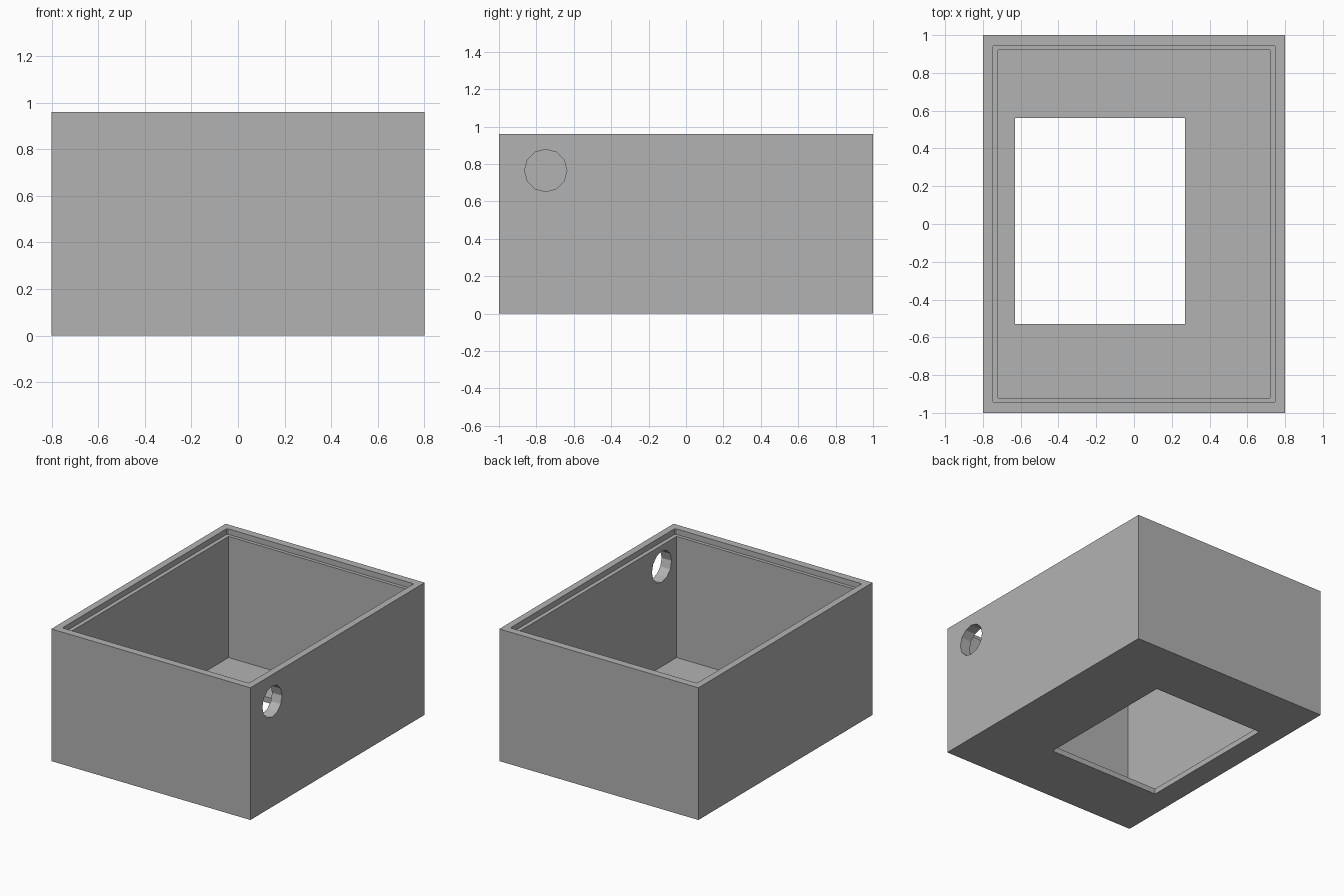
import bpy
import bmesh
import math
from mathutils import Matrix

default = bpy.data.objects.get("Cube")
if default:
    bpy.data.objects.remove(default, do_unlink=True)

# Plain grey
grey = bpy.data.materials.new("plain grey")
grey.use_nodes = True
colour = (0.448, 0.448, 0.448, 1)
grey.diffuse_color = colour
grey.node_tree.nodes["Principled BSDF"].inputs["Base Color"].default_value = colour


def add_object(name, bm):
    mesh = bpy.data.meshes.new(name)
    bm.to_mesh(mesh)
    bm.free()
    mesh.materials.append(grey)
    obj = bpy.data.objects.new(name, mesh)
    bpy.context.scene.collection.objects.link(obj)
    return obj


def box(name, low, high, corner=0):
    """Box between two corners, with optional chamfered upright edges."""
    bm = bmesh.new()
    bmesh.ops.create_cube(bm, size=1)
    for v in bm.verts:
        v.co = [l + (c + 0.5) * (h - l) for l, h, c in zip(low, high, v.co)]
    if corner:
        upright = [e for e in bm.edges
                   if abs(e.verts[0].co.z - e.verts[1].co.z) > 0.01]
        bmesh.ops.bevel(bm, geom=upright, offset=corner, segments=1,
                        affect='EDGES')
    return add_object(name, bm)


def side_cylinder(name, centre, radius, length, sides):
    """Cylinder lying along x."""
    bm = bmesh.new()
    bmesh.ops.create_cone(bm, cap_ends=True, segments=sides, radius1=radius,
                          radius2=radius, depth=length)
    bm.transform(Matrix.Translation(centre)
                 @ Matrix.Rotation(math.pi / 2, 4, 'Y'))
    return add_object(name, bm)


# Outer block, and the hollows cut from it
height, floor, ledge = 0.96, 0.04, 0.92
case = box("open_case", (-0.8, -1, 0), (0.8, 1, height))
cutters = [
    box("cavity_cutter", (-0.72, -0.92, floor), (0.72, 0.92, height + 0.1)),
    box("lid_recess_cutter", (-0.75, -0.945, ledge),
        (0.75, 0.945, height + 0.2), corner=0.008),
    box("floor_opening_cutter", (-0.63, -0.53, -0.1), (0.27, 0.56, 0.2)),
    side_cylinder("cable_hole_cutter", (0.76, -0.75, 0.765), 0.113, 0.3, 12),
]
for cutter in cutters:
    cutter.hide_render = True
    mod = case.modifiers.new(cutter.name, 'BOOLEAN')
    mod.operation = 'DIFFERENCE'
    mod.solver = 'EXACT'
    mod.object = cutter

# Bake the cuts into the case and drop the cutters
bpy.context.view_layer.update()
depsgraph = bpy.context.evaluated_depsgraph_get()
baked = bpy.data.meshes.new_from_object(case.evaluated_get(depsgraph))
case.modifiers.clear()
case.data = baked
baked.materials.clear()
baked.materials.append(grey)
for face in baked.polygons:
    face.material_index = 0
for cutter in cutters:
    bpy.data.objects.remove(cutter, do_unlink=True)
